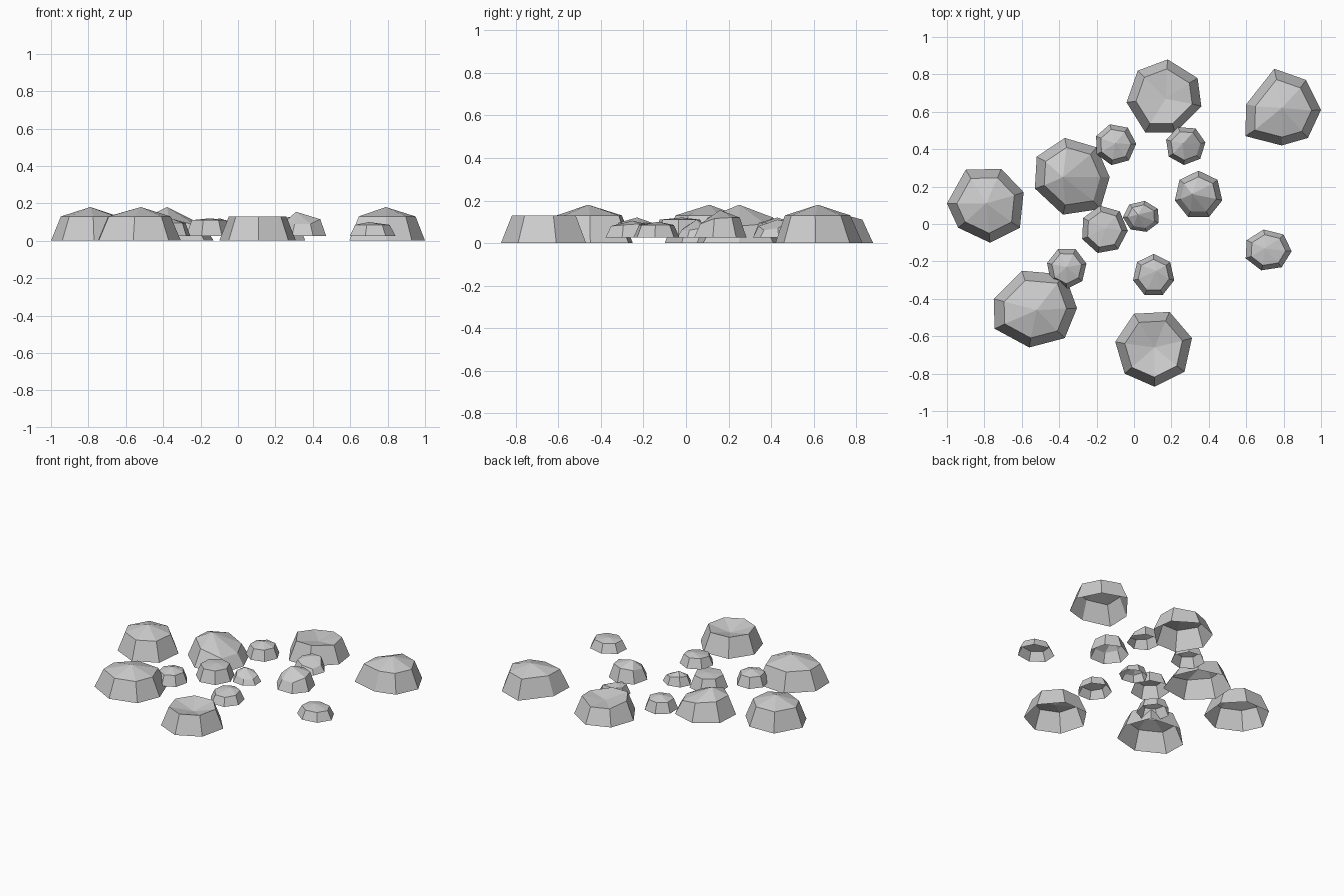
import bpy, math


def rock(name, base, apex, rim_z, floor=0.0, inset=0.75):
    """Open-bottomed faceted dome: base ring, inset rim ring, single peak."""
    n = len(base)
    cx = sum(p[0] for p in base) / n
    cy = sum(p[1] for p in base) / n
    if not isinstance(rim_z, (list, tuple)):
        rim_z = [rim_z] * n
    verts = [(x, y, floor) for x, y in base]
    verts += [(cx + (x - cx) * inset, cy + (y - cy) * inset, z)
              for (x, y), z in zip(base, rim_z)]
    verts.append(apex)
    faces = []
    for i in range(n):
        j = (i + 1) % n
        # base loops run clockwise, so this order points the faces outward
        faces.append((j, i, n + i, n + j))
        faces.append((n + j, n + i, 2 * n))
    mesh = bpy.data.meshes.new(name)
    mesh.from_pydata(verts, [], faces)
    ob = bpy.data.objects.new(name, mesh)
    bpy.context.collection.objects.link(ob)


def pebble(name, x, y, rx, ry, start, apex, rim_z):
    """Small rock on a regular seven-sided base, slightly above ground."""
    base = []
    for i in range(7):
        a = math.radians(start) - i * math.tau / 7
        base.append((x + rx * math.cos(a), y + ry * math.sin(a)))
    rock(name, base, apex, rim_z, 0.025)


# Large boulders
rock("boulder_left",
     [(-1.0, .11), (-.90, .29), (-.71, .295), (-.59, .17), (-.61, -.02), (-.77, -.10), (-.94, -.02)],
     (-.79, .11, .18), .13)
rock("boulder_front_left",
     [(-.60, -.25), (-.37, -.27), (-.305, -.45), (-.37, -.61), (-.56, -.66), (-.745, -.56), (-.75, -.40)],
     (-.52, -.46, .18), .13)
rock("boulder_front",
     [(0, -.48), (.19, -.47), (.31, -.61), (.27, -.79), (.11, -.87), (-.05, -.80), (-.10, -.63)],
     (.11, -.66, .09), .13)
rock("boulder_back",
     [(.18, .88), (.34, .78), (.36, .63), (.22, .49), (.06, .49), (-.04, .65), (.02, .82)],
     (.17, .67, .10), [.11, .13, .12, .13, .13, .13, .11])
rock("boulder_right",
     [(.75, .83), (.92, .77), (1.0, .61), (.93, .46), (.79, .42), (.595, .47), (.60, .64)],
     (.79, .62, .18), .13)
rock("boulder_middle",
     [(-.37, .46), (-.20, .41), (-.13, .25), (-.18, .08), (-.38, .05), (-.53, .19), (-.52, .36)],
     (-.38, .25, .18), [.12, .09, .08, .08, .12, .13, .13])

# Small stones
pebble("stone_back_left", -.10, .425, .112, .112, 105, (-.10, .43, .12), .095)
pebble("stone_back", .275, .42, .108, .105, 60, (.26, .43, .11),
       [.10, .07, .06, .08, .09, .09, .10])
pebble("stone_right", .345, .155, .13, .13, 90, (.31, .16, .155),
       [.12, .12, .115, .09, .09, .10, .11])
pebble("stone_center_left", -.16, -.03, .127, .13, 100, (-.15, -.02, .12), .11)
pebble("stone_center", .04, .04, .10, .085, 80, (.02, .05, .11),
       [.08, .07, .06, .06, .07, .08, .09])
pebble("stone_left", -.36, -.235, .108, .112, 115, (-.36, -.23, .12), .095)
pebble("stone_front", .105, -.275, .113, .115, 90, (.12, -.25, .105),
       [.09, .09, .085, .08, .08, .085, .09])
pebble("stone_far_right", .715, -.14, .128, .112, 100, (.70, -.13, .10), .085)
